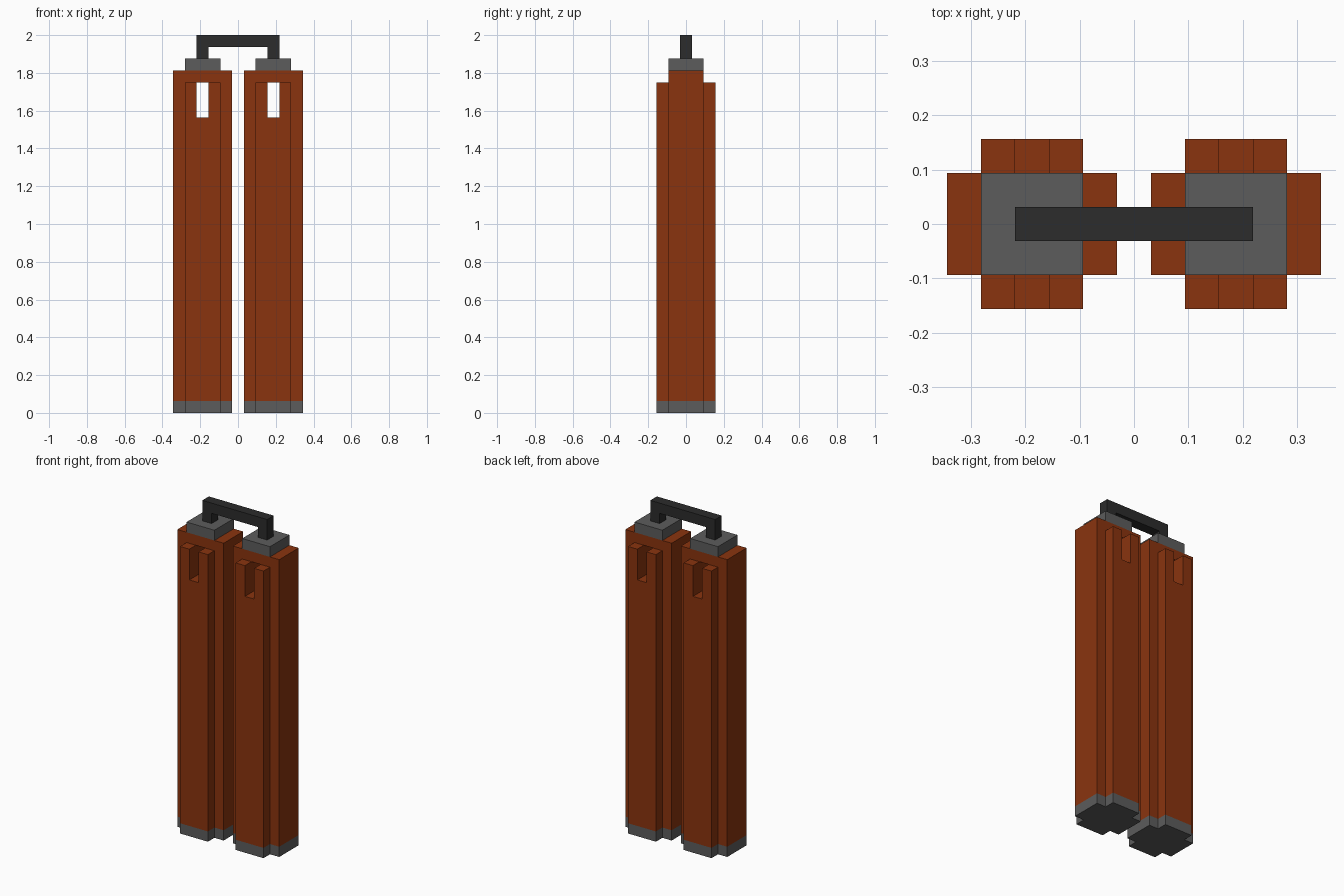
import bpy, bmesh
from mathutils import Vector

old = bpy.data.objects.get("Cube")
if old:
    bpy.data.objects.remove(old, do_unlink=True)

U = 1 / 16  # the design sits on a grid of 1/16


def material(name, rgb):
    m = bpy.data.materials.new(name)
    m.use_nodes = True
    m.diffuse_color = (*rgb, 1)
    bsdf = next(n for n in m.node_tree.nodes if n.type == 'BSDF_PRINCIPLED')
    bsdf.inputs["Base Color"].default_value = (*rgb, 1)
    return m


orange = material("burnt orange", (0.254, 0.034, 0.0045))
grey = material("mid grey", (0.107, 0.107, 0.107))
black = material("charcoal", (0.025, 0.025, 0.025))


def finish(bm, name, mats, x=0):
    bmesh.ops.recalc_face_normals(bm, faces=bm.faces)
    mesh = bpy.data.meshes.new(name)
    bm.to_mesh(mesh)
    bm.free()
    for m in mats:
        mesh.materials.append(m)
    ob = bpy.data.objects.new(name, mesh)
    ob.location.x = x * U
    bpy.context.collection.objects.link(ob)
    return ob


def prism(bm, points, axis, start, depth):
    """Extrude a closed outline; axis is 'z' (plan outline) or 'y' (front outline)."""
    place = (lambda a, b: (a, b, start)) if axis == 'z' else (lambda a, b: (a, start, b))
    face = bm.faces.new([bm.verts.new(Vector(place(a, b)) * U) for a, b in points])
    ext = bmesh.ops.extrude_face_region(bm, geom=[face])
    verts = [v for v in ext["geom"] if isinstance(v, bmesh.types.BMVert)]
    step = Vector((0, 0, depth)) if axis == 'z' else Vector((0, depth, 0))
    bmesh.ops.translate(bm, verts=verts, vec=step * U)


# Post body: stacked cells of a cross plan, with a slot running front to back
XS = (-2.5, -1.5, -0.5, 0.5, 1.5, 2.5)
YS = (-2.5, -1.5, 1.5, 2.5)
ZS = (0, 1, 25, 28, 29)


def solid(i, j, k):
    if not (0 <= i < 5 and 0 <= j < 3 and 0 <= k < 4):
        return False
    core = j == 1
    rib = 1 <= i <= 3 and k < 3
    slot = i == 2 and k == 2
    return (core or rib) and not slot


def post_body(name, x):
    bm = bmesh.new()
    grid = {}

    def vert(c):
        if c not in grid:
            grid[c] = bm.verts.new((XS[c[0]] * U, YS[c[1]] * U, ZS[c[2]] * U))
        return grid[c]

    cells = [(i, j, k) for i in range(5) for j in range(3) for k in range(4)]
    for cell in (c for c in cells if solid(*c)):
        for axis in range(3):
            for side in (0, 1):
                near = list(cell)
                near[axis] += 2 * side - 1
                if solid(*near):
                    continue
                corners = []
                for a, b in ((0, 0), (1, 0), (1, 1), (0, 1)):
                    c = list(cell)
                    c[axis] += side
                    c[(axis + 1) % 3] += a
                    c[(axis + 2) % 3] += b
                    corners.append(vert(tuple(c)))
                face = bm.faces.new(corners)
                face.material_index = 1 if cell[2] == 0 else 0  # grey foot band
    bmesh.ops.recalc_face_normals(bm, faces=bm.faces)
    bmesh.ops.dissolve_limit(bm, angle_limit=0.01, verts=bm.verts, edges=bm.edges,
                             delimit={'MATERIAL'})
    return finish(bm, name, (orange, grey), x)


# Two posts, each with a square cap
for side, x in (("left", 3), ("right", -3)):
    post_body(side + "_post", x)
    bm = bmesh.new()
    prism(bm, [(-1.5, -1.5), (1.5, -1.5), (1.5, 1.5), (-1.5, 1.5)], 'z', 29, 1)
    finish(bm, side + "_cap", (grey,), x)

# Handle bridging the two caps
bm = bmesh.new()
prism(bm, [(-3.5, 30), (-2.5, 30), (-2.5, 31), (2.5, 31),
           (2.5, 30), (3.5, 30), (3.5, 32), (-3.5, 32)], 'y', -0.5, 1)
finish(bm, "handle", (black,))
